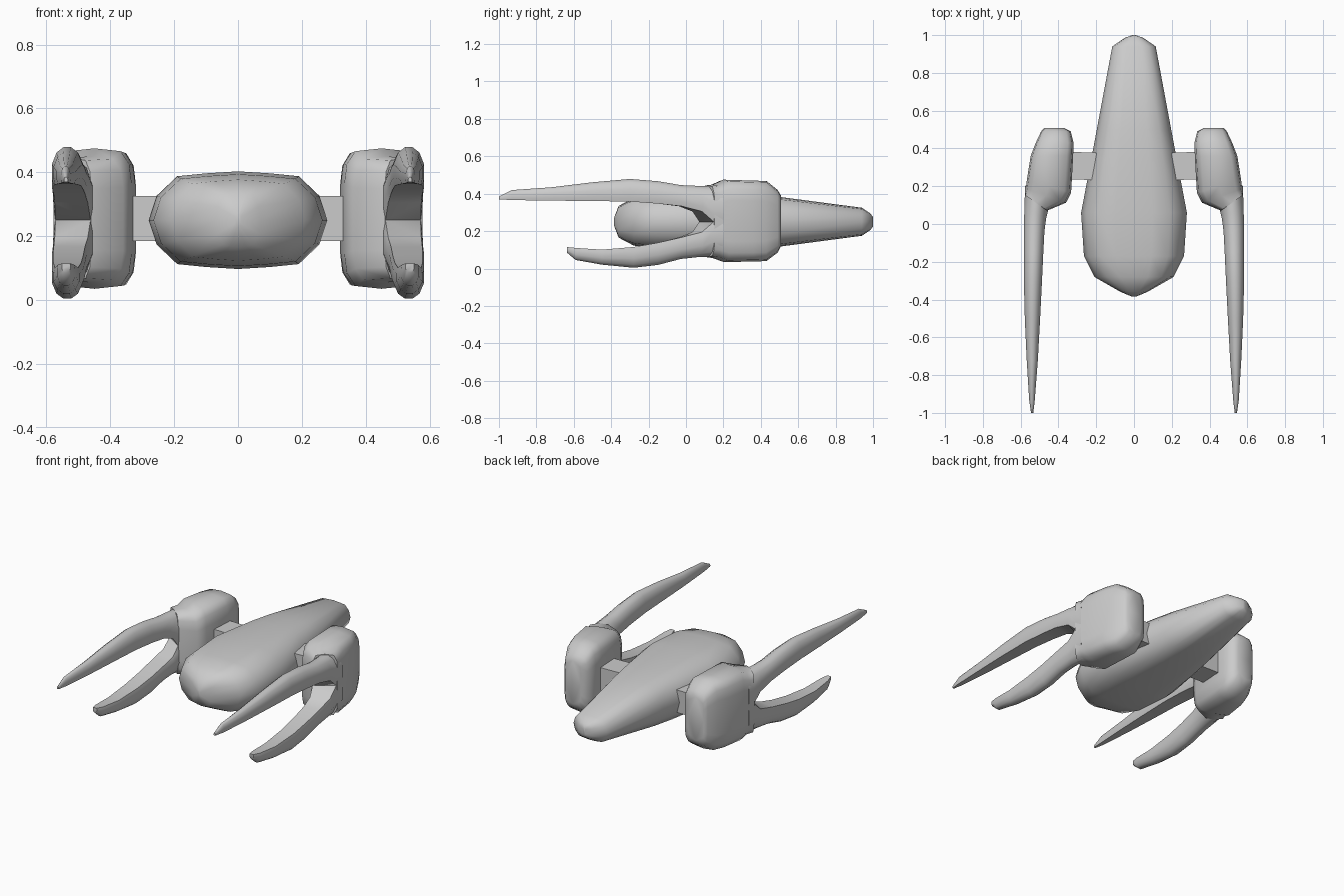
import bpy, bmesh, math

if "Cube" in bpy.data.objects:
    bpy.data.objects.remove(bpy.data.objects["Cube"])

# Unit cross-sections (x, z)
HULL = [(1, 0), (.91, .5), (.68, .9), (.35, .96), (0, 1)]
POD = [(1, 0), (1, .5), (.93, .78), (.7, .96), (0, 1)]
PRONG = [(-.9, -1), (.9, -1), (1, -.6), (1, .1), (.7, .7), (.25, .98), (-.25, .98),
         (-.7, .7), (-1, .1), (-1, -.6)]


def full(quarter):
    """Mirror a quarter section into a closed loop."""
    half = quarter + [(-x, z) for x, z in reversed(quarter[:-1])]
    return half + [(x, -z) for x, z in reversed(half[1:-1])]


def finish(ob, mirror):
    if mirror:
        m = ob.modifiers.new("mirror", 'MIRROR')
        m.use_axis[0] = True
    bpy.ops.object.select_all(action='DESELECT')
    ob.select_set(True)
    bpy.context.view_layer.objects.active = ob
    bpy.ops.object.shade_smooth_by_angle(angle=math.radians(55))


def loft(name, section, rings, mirror=True):
    """Skin rings of (y, x0, x1, z0, z1, shear of y along x)."""
    bm = bmesh.new()
    loops = []
    for y, x0, x1, z0, z1, s in rings:
        loops.append([bm.verts.new(((x0 + x1) / 2 + u * (x1 - x0) / 2,
                                    y + s * u * (x1 - x0) / 2,
                                    (z0 + z1) / 2 + v * (z1 - z0) / 2)) for u, v in section])
    n = len(section)
    for a, b in zip(loops, loops[1:]):
        for i in range(n):
            j = (i + 1) % n
            bm.faces.new((a[i], a[j], b[j], b[i]))
    bm.faces.new(loops[0])
    bm.faces.new(loops[-1])
    bmesh.ops.recalc_face_normals(bm, faces=bm.faces)
    me = bpy.data.meshes.new(name)
    bm.to_mesh(me)
    bm.free()
    ob = bpy.data.objects.new(name, me)
    bpy.context.collection.objects.link(ob)
    finish(ob, mirror)
    return ob


# Central hull: (y, half width, half height)
hull = [(-.385, .01, .02), (-.36, .07, .085), (-.28, .21, .127), (-.17, .265, .144),
        (.06, .28, .153), (.35, .225, .145), (.5, .197, .133), (.94, .115, .075),
        (.985, .05, .045), (1.0, .008, .025)]
loft("hull", full(HULL), [(y, -w, w, .25 - h, .25 + h, 0) for y, w, h in hull], False)

# Side pods
loft("side_pod", full(POD), [
    (.508, .37, .475, .12, .39, 0),
    (.49, .335, .492, .085, .42, 0),
    (.43, .32, .52, .04, .468, 0),
    (.36, .322, .547, .037, .47, 0),
    (.2, .333, .567, .035, .475, .3),
    (.15, .36, .573, .055, .45, .35),
    (.112, .46, .578, .06, .445, .7)])

# Upper long prongs
loft("upper_prong", PRONG, [
    (.16, .45, .576, .25, .44, .7),
    (.11, .456, .578, .25, .443, .7),
    (.06, .465, .58, .305, .443, .5),
    (-.03, .474, .583, .333, .447, .15),
    (-.15, .48, .583, .347, .468, 0),
    (-.3, .487, .583, .358, .48, 0),
    (-.5, .497, .578, .361, .462, 0),
    (-.72, .509, .568, .363, .435, 0),
    (-.93, .525, .555, .366, .42, 0),
    (-1.0, .533, .545, .37, .385, 0)])

# Lower short prongs, flat side up
loft("lower_prong", [(u, -v) for u, v in PRONG], [
    (.16, .45, .576, .06, .25, .7),
    (.11, .456, .578, .06, .25, .7),
    (.06, .465, .58, .06, .195, .5),
    (-.03, .474, .583, .05, .167, .15),
    (-.15, .48, .583, .018, .138, 0),
    (-.28, .487, .583, .003, .115, 0),
    (-.45, .497, .578, .02, .101, 0),
    (-.59, .51, .567, .045, .11, 0),
    (-.637, .525, .552, .085, .115, 0)])

# Struts joining the pods to the hull
bpy.ops.mesh.primitive_cube_add(size=1, location=(.27, .307, .255), rotation=(0, 0, math.radians(2)))
strut = bpy.context.object
strut.name = "strut"
strut.scale = (.15, .145, .14)
bpy.ops.object.transform_apply(location=True, rotation=True, scale=True)
finish(strut, True)
